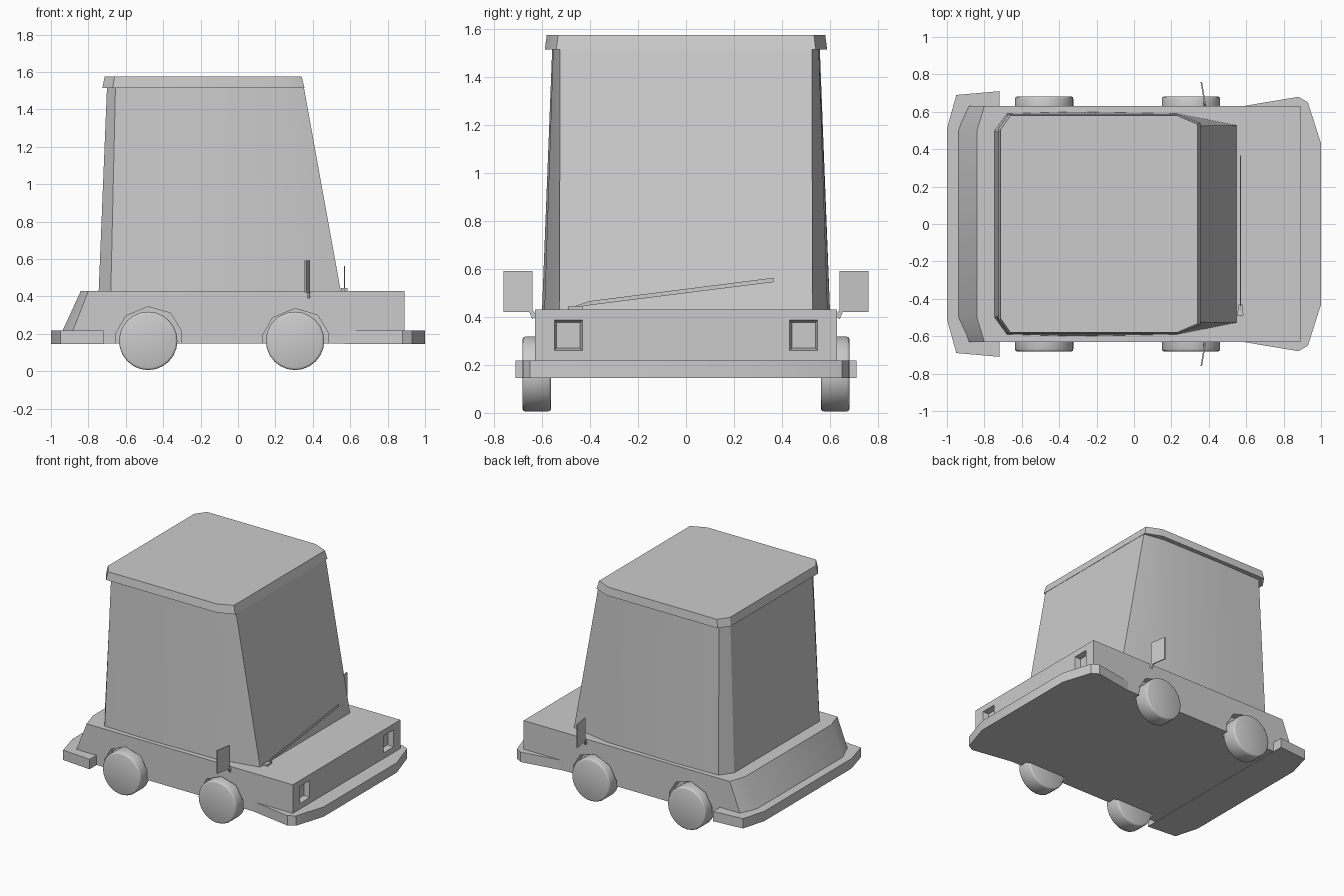
import bpy, bmesh, math
from mathutils import Matrix, Vector

cube = bpy.data.objects.get("Cube")
if cube:
    bpy.data.objects.remove(cube, do_unlink=True)

grey = bpy.data.materials.new("plain_grey")
grey.use_nodes = True
grey.diffuse_color = (0.6, 0.6, 0.6, 1)
grey.node_tree.nodes["Principled BSDF"].inputs["Base Color"].default_value = (0.6, 0.6, 0.6, 1)


def finish(name, bm, angle=30):
    """Turn a bmesh into a shaded, named object."""
    bmesh.ops.recalc_face_normals(bm, faces=bm.faces)
    mesh = bpy.data.meshes.new(name)
    bm.to_mesh(mesh)
    bm.free()
    mesh.materials.append(grey)
    obj = bpy.data.objects.new(name, mesh)
    bpy.context.collection.objects.link(obj)
    bpy.ops.object.select_all(action='DESELECT')
    obj.select_set(True)
    bpy.context.view_layer.objects.active = obj
    bpy.ops.object.shade_smooth_by_angle(angle=math.radians(angle))
    return obj


def loft(name, rings):
    """Closed solid through matching rings of points."""
    bm = bmesh.new()
    loops = [[bm.verts.new(p) for p in ring] for ring in rings]
    for a, b in zip(loops, loops[1:]):
        for i in range(len(a)):
            j = (i + 1) % len(a)
            bm.faces.new((a[i], a[j], b[j], b[i]))
    bm.faces.new(loops[0])
    bm.faces.new(loops[-1])
    return finish(name, bm)


def outline(half, z):
    """Mirror the left half of a plan outline across y = 0."""
    return [(x, y, z) for x, y in half] + [(x, -y, z) for x, y in reversed(half)]


def slab(name, half, z0, z1):
    return loft(name, [outline(half, z0), outline(half, z1)])


def cut(obj, cutter):
    mod = obj.modifiers.new("cut", 'BOOLEAN')
    mod.operation = 'DIFFERENCE'
    mod.solver = 'EXACT'
    mod.object = cutter
    bpy.context.view_layer.objects.active = obj
    bpy.ops.object.modifier_apply(modifier=mod.name)
    bpy.data.objects.remove(cutter, do_unlink=True)


# Lower body with a sloped, chamfered tail
body = loft("body", [
    outline([(-0.97, 0.5), (-0.91, 0.63), (0.89, 0.63)], 0.147),
    outline([(-0.84, 0.5), (-0.80, 0.63), (0.89, 0.63)], 0.43)])

# Wheel arches and headlight recesses
arch = [(-0.175, 0.1), (-0.175, 0.2), (-0.12, 0.295), (0, 0.345),
        (0.12, 0.31), (0.175, 0.22), (0.18, 0.1)]
for side in (1, -1):
    for cx, dz in ((-0.48, 0), (0.305, -0.01)):
        cut(body, loft("arch_cutter", [[(cx + x, side * y, z + dz) for x, z in arch]
                                       for y in (0.57, 0.75)]))
    rings = []
    for x, s in ((0.85, 0.85), (0.89, 1.0), (0.93, 1.15)):
        rings.append([(x, side * 0.49 + a * s * 0.058, 0.323 + b * s * 0.063)
                      for a, b in ((-1, -1), (1, -1), (1, 1), (-1, 1))])
    cut(body, loft("headlight_cutter", rings))
bpy.ops.object.select_all(action='DESELECT')
body.select_set(True)
bpy.context.view_layer.objects.active = body
bpy.ops.object.shade_smooth_by_angle(angle=math.radians(30))

# Wrap-around bumpers
slab("rear_bumper", [(-1, 0.51), (-0.95, 0.69), (-0.72, 0.71)], 0.145, 0.218)
slab("front_bumper", [(0.57, 0.628), (0.88, 0.68), (0.93, 0.65), (1, 0.43)], 0.145, 0.218)

# Tall tapering cabin
loft("cabin", [
    outline([(-0.745, 0.5), (-0.68, 0.59), (-0.32, 0.6), (0.23, 0.59), (0.55, 0.527)], 0.425),
    outline([(-0.70, 0.48), (-0.655, 0.55), (-0.32, 0.557), (0.2, 0.553), (0.35, 0.525)], 1.53)])

# Roof cap
loft("roof", [
    outline([(-0.725, 0.51), (-0.67, 0.588), (0.235, 0.588), (0.355, 0.54)], 1.515),
    outline([(-0.713, 0.505), (-0.66, 0.58), (0.23, 0.58), (0.34, 0.533)], 1.575)])

# Wheels with rounded rims
for end, cx in (("rear", -0.48), ("front", 0.305)):
    for side, label in ((1, "left"), (-1, "right")):
        bm = bmesh.new()
        bmesh.ops.create_cone(bm, cap_ends=True, segments=24, radius1=0.156,
                              radius2=0.156, depth=0.12)
        rims = [e for e in bm.edges if any(len(f.verts) > 4 for f in e.link_faces)]
        bmesh.ops.bevel(bm, geom=rims, offset=0.012, segments=2, affect='EDGES', profile=0.5)
        bm.transform(Matrix.Translation((cx, side * 0.622, 0.162))
                     @ Matrix.Rotation(math.pi / 2, 4, 'X'))
        finish(f"{end}_{label}_wheel", bm, 50)

# Door mirrors on short arms
for side, label in ((1, "left"), (-1, "right")):
    def plate(name, pts, thick):
        loft(name, [[(x + dx, side * y, z) for x, y, z in pts]
                    for dx in (-thick / 2, thick / 2)])
    plate(f"{label}_mirror", [(0.38, 0.64, 0.42), (0.36, 0.76, 0.42),
                              (0.36, 0.76, 0.592), (0.38, 0.64, 0.592)], 0.008)
    plate(f"{label}_mirror_arm", [(0.378, 0.622, 0.405), (0.378, 0.64, 0.39),
                                  (0.375, 0.655, 0.425), (0.378, 0.64, 0.43)], 0.012)

# Windscreen wiper and its pivot
blade = [(-0.5, 0.432), (-0.40, 0.466), (0.365, 0.563), (0.365, 0.545), (-0.43, 0.445)]
loft("wiper", [[(x, y, z) for y, z in blade] for x in (0.567, 0.573)])
pivot = [(0.55, -0.49), (0.585, -0.49), (0.58, -0.43), (0.56, -0.43)]
loft("wiper_pivot", [[(x, y, z) for x, y in pivot] for z in (0.428, 0.445)])
